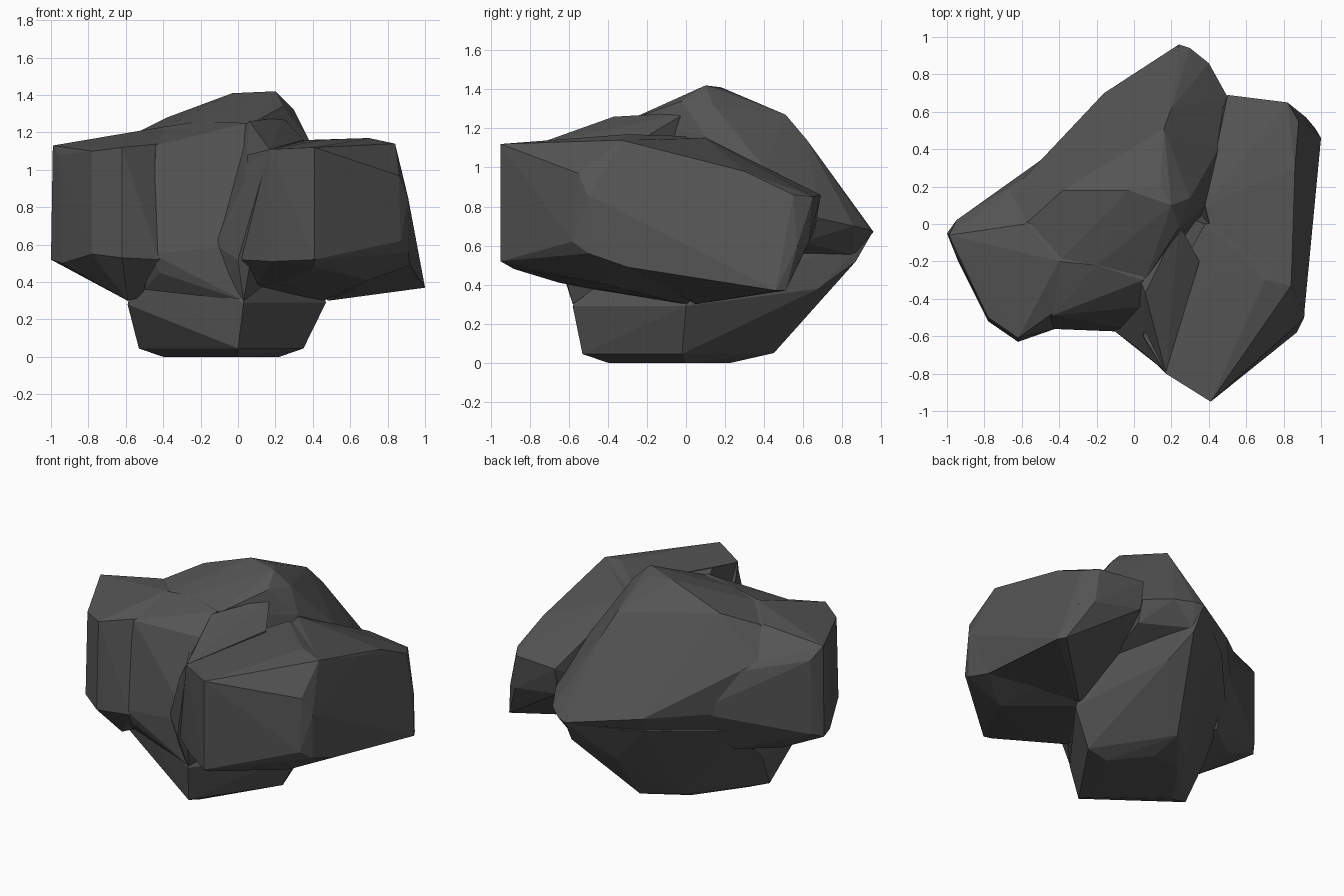
import bpy, bmesh


def hull(name, pts):
    """Faceted convex boulder lobe around a few corner points."""
    bm = bmesh.new()
    for p in pts:
        bm.verts.new(p)
    bmesh.ops.convex_hull(bm, input=bm.verts[:])
    loose = [v for v in bm.verts if not v.link_faces]
    bmesh.ops.delete(bm, geom=loose, context='VERTS')
    bmesh.ops.recalc_face_normals(bm, faces=bm.faces[:])
    me = bpy.data.meshes.new(name)
    bm.to_mesh(me)
    bm.free()
    ob = bpy.data.objects.new(name, me)
    bpy.context.collection.objects.link(ob)
    return ob


# narrow foot, flaring up into the back point
foot = hull("rock", [
    (0, -.40, 0), (.22, 0, 0), (.03, .23, 0), (-.18, .2, 0), (-.40, -.1, 0),
    (0, -.53, .045), (.35, -.02, .045), (.03, .45, .05), (-.16, .30, .04), (-.53, -.14, .045),
    (.03, -.58, .29), (.47, .0, .29), (-.59, -.32, .28), (-.57, .0, .29),
    (.30, .68, .38), (.05, .68, .37), (-.15, .66, .60), (-.32, .46, .58), (.25, .87, .52), (.24, .95, .66),
    (0, -.5, .5), (-.5, -.4, .5), (.4, .2, .6), (-.52, .26, .55)])

# left shelf
left = hull("left_lobe", [
    (-.99, -.06, 1.13), (-.96, -.15, 1.08), (-.78, -.50, 1.10), (-.62, -.61, 1.12),
    (-.41, -.46, 1.14), (-.58, 0, 1.19), (-.4, -.2, 1.23),
    (-1, -.05, .52), (-.95, .02, 1.05), (-.94, -.2, .5), (-.78, -.52, .55), (-.62, -.63, .53),
    (-.42, -.56, .52), (-.95, .02, .55),
    (-.50, .30, .95), (-.50, .30, .65), (-.36, .44, .7),
    (-.73, -.3, .39), (-.73, .02, .40), (-.59, -.4, .30), (-.5, .2, .4), (-.2, 0, .4), (-.2, 0, 1.2)])

# recessed front wall between the two big blocks
middle = hull("front_middle", [
    (-.44, -.49, 1.13), (-.22, -.43, 1.14), (-.10, -.43, 1.13), (.05, -.44, 1.12),
    (-.46, -.56, .55), (-.12, -.56, .6), (.05, -.58, .6), (-.42, -.53, .45), (-.1, -.56, .43),
    (-.5, -.42, .36), (.03, -.57, .30), (-.4, -.2, 1.23), (-.2, -.22, 1.26), (.05, -.3, 1.25),
    (.05, 0, 1.2), (-.5, 0, 1.15), (.1, 0, .4), (-.5, 0, .4)])

# summit and the back slope
crown = hull("crown", [
    (-.03, .18, 1.41), (.2, .10, 1.42), (.14, .2, 1.40), (.24, -.02, 1.34), (-.38, .18, 1.28),
    (-.58, 0, 1.18), (-.4, -.2, 1.22), (-.22, -.24, 1.25), (.06, -.3, 1.24),
    (.30, .14, 1.32), (.38, .1, 1.16), (.12, .40, 1.29), (.16, .51, 1.27), (.2, .62, 1.14),
    (.24, .96, .67), (.30, .94, .68), (.40, .86, .70), (.50, .68, .74),
    (0, .78, .70), (-.16, .70, .70), (-.33, .49, .76), (-.52, .28, .92),
    (-.66, .17, 1.02), (-.66, .15, .68),
    (.45, .4, 1.0), (.47, .6, .62), (.25, .86, .55), (-.14, .64, .58), (-.5, .25, .55), (.3, -.1, .5)])

# right block, front half
right = hull("right_lobe_front", [
    (.41, -.95, 1.12), (.17, -.80, 1.11), (.05, -.60, 1.08), (.38, 0, 1.16), (.45, -.25, 1.16),
    (.70, -.30, 1.17), (.84, -.33, 1.14), (.86, .05, 1.02),
    (.68, -.67, 1.05), (.86, -.55, .97), (.91, -.50, .85), (.91, -.50, .56), (.87, -.58, .62),
    (.68, -.68, .53), (.41, -.95, .52), (.40, -.88, .48), (.18, -.78, .51), (.02, -.65, .52),
    (.93, .1, .50), (.92, -.3, .49), (.93, .1, .65),
    (.25, -.65, .41), (.70, -.45, .41), (.7, .1, .38), (.1, -.5, .38), (.45, 0, .30), (.1, .1, .5)])

# right block, back half
back = hull("right_lobe_back", [
    (.84, -.33, 1.14), (.45, -.2, 1.15), (.38, .1, 1.15), (.86, .05, 1.03), (.86, .3, .98),
    (.60, .40, .98), (.50, .69, .86), (.65, .65, .86), (.82, .65, .85), (.88, .55, .86),
    (.92, .57, .6), (.84, .63, .62), (1.0, .46, .37), (.97, .51, .37), (.98, .30, .46),
    (.92, -.3, .49), (.91, -.48, .85), (.62, .62, .64), (.5, .66, .68), (.75, .3, .36),
    (.48, .05, .30), (.3, .1, .5)])

# steep rib beside the front gully
rib = hull("front_rib", [
    (.06, -.37, 1.26), (.09, -.42, 1.22), (-.12, -.56, .6), (.0, -.64, .82), (.04, -.68, .95),
    (.17, -.79, 1.11), (.35, -.2, 1.16), (.24, 0, 1.28), (.0, -.65, .52), (.03, -.58, .3),
    (-.05, -.56, .42), (.3, -.3, .5), (.0, -.2, .7), (.0, -.2, 1.2)])

# fuse all lobes into one rock
bpy.context.view_layer.objects.active = foot
for lobe in (left, middle, crown, right, back, rib):
    m = foot.modifiers.new("union", 'BOOLEAN')
    m.operation = 'UNION'
    m.solver = 'EXACT'
    m.object = lobe
    bpy.ops.object.modifier_apply(modifier=m.name)
    bpy.data.objects.remove(lobe)

# dark stone colour
stone = bpy.data.materials.new("stone")
stone.diffuse_color = (.09, .09, .09, 1)
foot.data.materials.clear()
foot.data.materials.append(stone)
for p in foot.data.polygons:
    p.material_index = 0
    p.use_smooth = False
